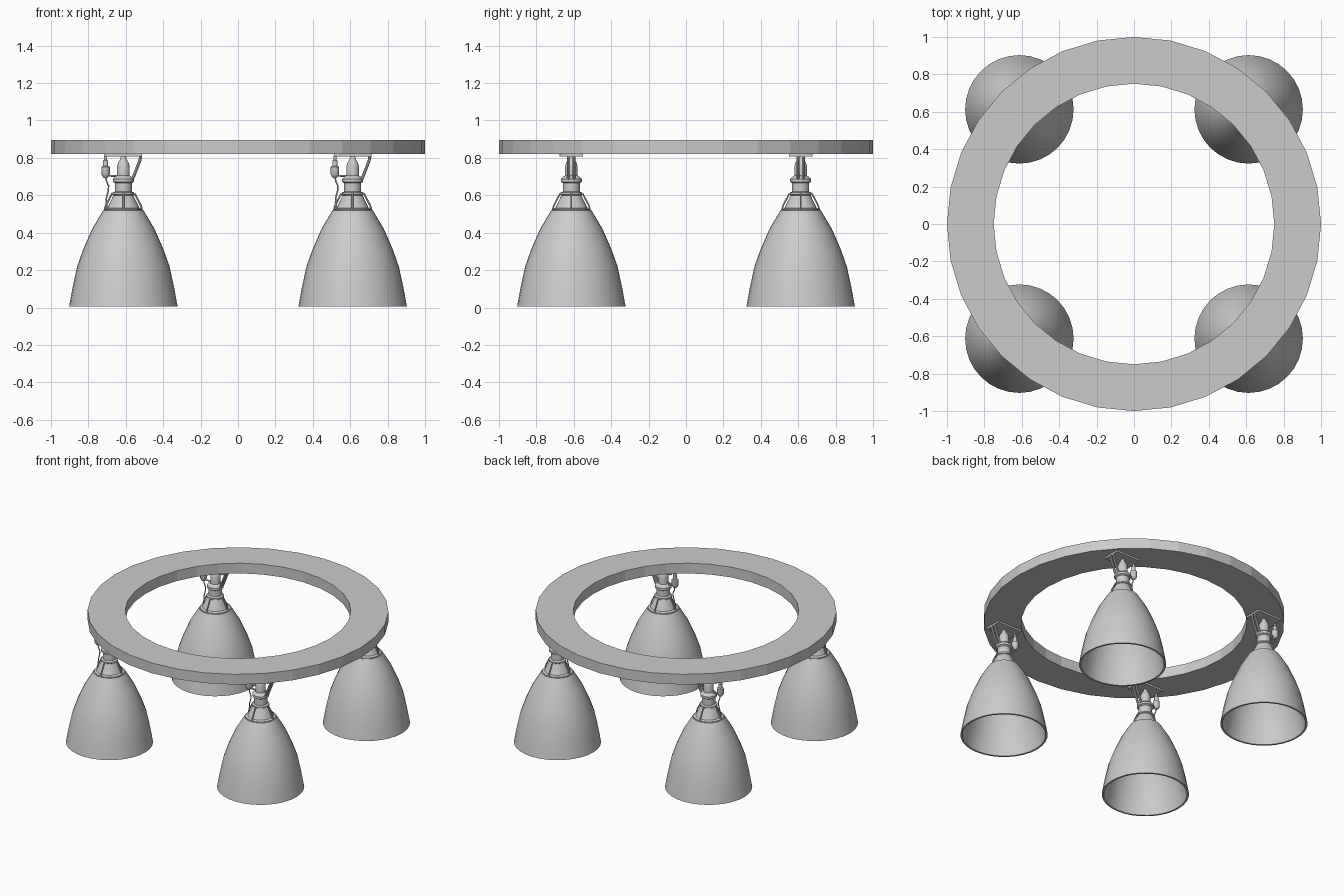
import bpy, bmesh, math
from mathutils import Vector

if "Cube" in bpy.data.objects:
    bpy.data.objects.remove(bpy.data.objects["Cube"])

grey = bpy.data.materials.new("light grey")
grey.diffuse_color = (0.6, 0.6, 0.6, 1)
grey.use_nodes = True
grey.node_tree.nodes["Principled BSDF"].inputs["Base Color"].default_value = grey.diffuse_color
LAMPS = [(x, y) for x in (-0.613, 0.613) for y in (-0.613, 0.613)]


def mesh_from(bm, name, smooth=True, recalc=True):
    if recalc:
        bmesh.ops.recalc_face_normals(bm, faces=bm.faces)
    me = bpy.data.meshes.new(name)
    bm.to_mesh(me)
    bm.free()
    me.materials.append(grey)
    return me


def place(me, name, locs, smooth=True):
    """Link one copy of the mesh at every location."""
    for i, (x, y) in enumerate(locs):
        ob = bpy.data.objects.new(f"{name}_{i + 1}" if len(locs) > 1 else name, me)
        ob.location = (x, y, 0)
        bpy.context.collection.objects.link(ob)
        if smooth and i == 0:
            bpy.ops.object.select_all(action='DESELECT')
            ob.select_set(True)
            bpy.context.view_layer.objects.active = ob
            me.shade_smooth()
            me.set_sharp_from_angle(angle=math.radians(35))


def lathe(bm, profile, n, cx=0.0, closed=False):
    """Spin (radius, z) points about a vertical axis at x = cx."""
    rings = []
    for r, z in profile:
        rings.append([bm.verts.new((cx + r * math.cos(2 * math.pi * k / n),
                                    r * math.sin(2 * math.pi * k / n), z)) for k in range(n)])
    count = len(rings) if closed else len(rings) - 1
    for i in range(count):
        a, b = rings[i], rings[(i + 1) % len(rings)]
        for k in range(n):
            j = (k + 1) % n
            bm.faces.new((a[k], a[j], b[j], b[k]))
    if not closed:
        bm.faces.new(rings[0][::-1])
        bm.faces.new(rings[-1])


def tube(bm, pts, r, n=8):
    """Round rod through a list of points."""
    pts = [Vector(p) for p in pts]
    rings = []
    for i, p in enumerate(pts):
        d = (pts[min(i + 1, len(pts) - 1)] - pts[max(i - 1, 0)]).normalized()
        u = d.cross(Vector((0, 1, 0)))
        if u.length < 0.1:
            u = d.cross(Vector((1, 0, 0)))
        u.normalize()
        v = d.cross(u)
        rings.append([bm.verts.new(p + r * (u * math.cos(2 * math.pi * k / n)
                                            + v * math.sin(2 * math.pi * k / n))) for k in range(n)])
    for a, b in zip(rings, rings[1:]):
        for k in range(n):
            j = (k + 1) % n
            bm.faces.new((a[k], a[j], b[j], b[k]))
    bm.faces.new(rings[0][::-1])
    bm.faces.new(rings[-1])


# Ceiling ring: flat 32-sided hoop
bm = bmesh.new()
lathe(bm, [(1, 0.82), (1, 0.895), (0.75, 0.895), (0.75, 0.82)], 32, closed=True)
place(mesh_from(bm, "ceiling_ring"), "ceiling_ring", [(0, 0)], smooth=False)

# Bell shades: thin wall, open below
outer = [(0.29, 0.005), (0.273, 0.1), (0.247, 0.22), (0.215, 0.31),
         (0.167, 0.42), (0.107, 0.52), (0.06, 0.522)]
inner = [(0.06, 0.510), (0.094, 0.51), (0.154, 0.415), (0.202, 0.305),
         (0.234, 0.215), (0.26, 0.1), (0.277, 0.005)]
bm = bmesh.new()
lathe(bm, outer + inner, 32, closed=True)
place(mesh_from(bm, "shade"), "shade", LAMPS)

# Cap and lamp holder turned above each shade
bm = bmesh.new()
lathe(bm, [(0.07, 0.505), (0.102, 0.517), (0.102, 0.526), (0.086, 0.532), (0.053, 0.6),
           (0.058, 0.604), (0.058, 0.614), (0.045, 0.62), (0.045, 0.665), (0.056, 0.672),
           (0.056, 0.688), (0.046, 0.698), (0.034, 0.705), (0.034, 0.755), (0.028, 0.775),
           (0.018, 0.79), (0.012, 0.81)], 24)
place(mesh_from(bm, "lamp_holder"), "lamp_holder", LAMPS)

# Four struts around the cap
bm = bmesh.new()
for k in range(4):
    c, s = math.cos(k * math.pi / 2), math.sin(k * math.pi / 2)
    tube(bm, [(r * c, r * s, z) for r, z in ((0.1, 0.522), (0.094, 0.545), (0.06, 0.61))], 0.005, 6)
place(mesh_from(bm, "cap_struts"), "cap_strut_set", LAMPS)

# Mounting plate under the ring
bm = bmesh.new()
bmesh.ops.create_cube(bm, size=1)
for v in bm.verts:
    v.co = Vector((v.co.x * 0.2, v.co.y * 0.125, 0.814 + v.co.z * 0.013))
place(mesh_from(bm, "mounting_plate"), "mounting_plate", LAMPS, smooth=False)

# Slanted support arms
bm = bmesh.new()
for y in (-0.014, 0.014):
    tube(bm, [(0.093, y, 0.812), (0.088, y, 0.785), (0.055, y, 0.7), (0.045, y, 0.68)], 0.008)
place(mesh_from(bm, "support_arms"), "support_arms", LAMPS)

# Cable connector hanging beside the holder
bm = bmesh.new()
lathe(bm, [(0.010, 0.693), (0.018, 0.703), (0.023, 0.712), (0.023, 0.752), (0.014, 0.757),
           (0.014, 0.785), (0.008, 0.79), (0.008, 0.812)], 12, cx=-0.095)
tube(bm, [(-0.095, 0, 0.705), (-0.03, 0, 0.703)], 0.005)
place(mesh_from(bm, "cable_connector"), "cable_connector", LAMPS)

# Thin cable curling down to the cap
bm = bmesh.new()
tube(bm, [(-0.095, 0, 0.7), (-0.09, 0, 0.675), (-0.079, 0, 0.65), (-0.08, 0, 0.625),
          (-0.09, 0, 0.59), (-0.092, 0, 0.56), (-0.085, 0, 0.53)], 0.004, 6)
place(mesh_from(bm, "cable"), "cable", LAMPS)
